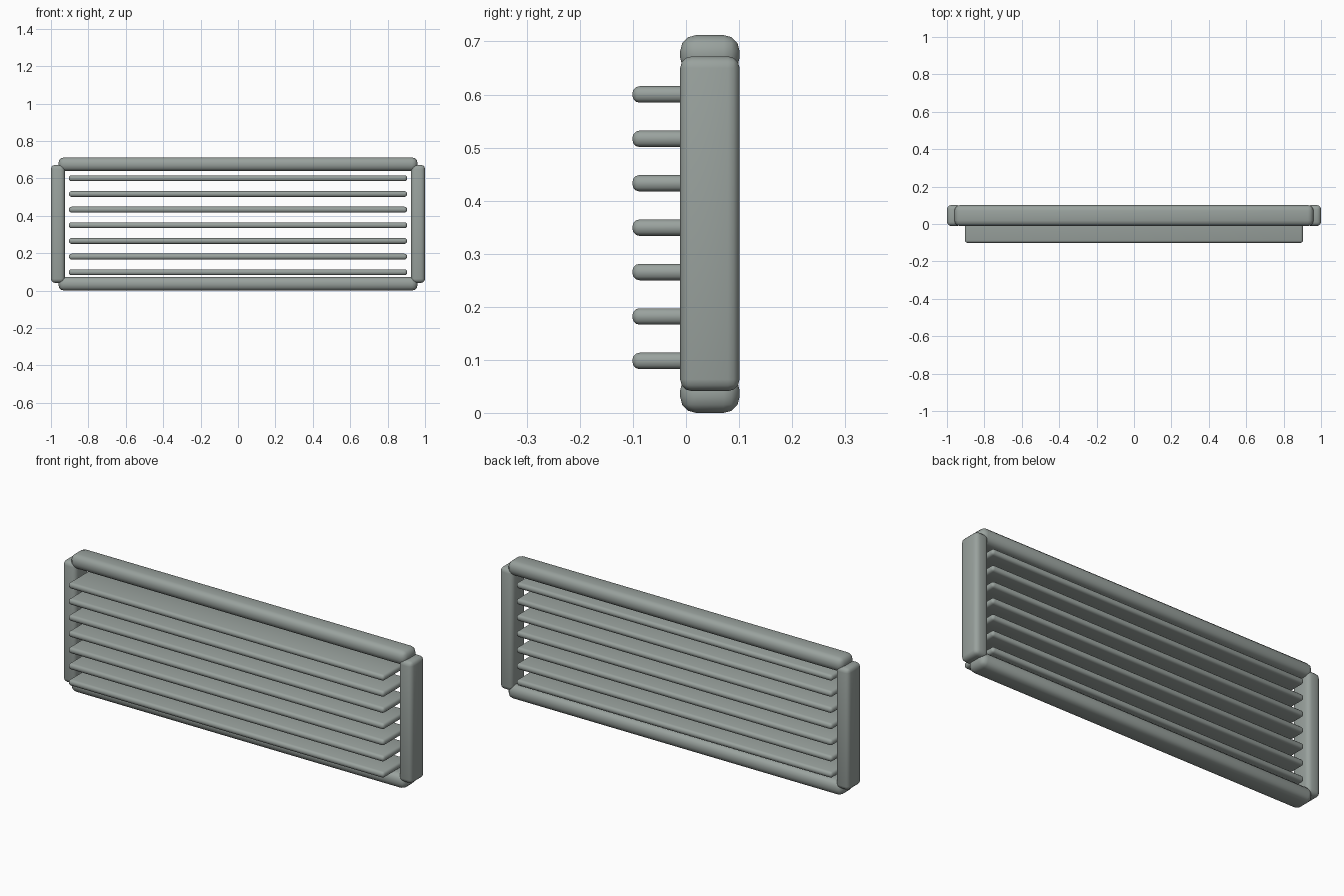
import bpy

if "Cube" in bpy.data.objects:
    bpy.data.objects.remove(bpy.data.objects["Cube"])

# Single painted-metal colour
paint = bpy.data.materials.new("grey_green_paint")
paint.diffuse_color = (0.32, 0.36, 0.34, 1.0)
paint.use_nodes = True
paint.node_tree.nodes["Principled BSDF"].inputs["Base Color"].default_value = paint.diffuse_color


def rounded_box(name, x, y, z, bevel, segments):
    """Box spanning the given (min, max) ranges, with rounded edges."""
    spans = (x, y, z)
    bpy.ops.mesh.primitive_cube_add(size=1, location=[(a + b) / 2 for a, b in spans])
    ob = bpy.context.object
    ob.name = name
    ob.scale = [b - a for a, b in spans]
    bpy.ops.object.transform_apply(location=False, rotation=False, scale=True)
    ob.data.materials.append(paint)
    mod = ob.modifiers.new("rounded_edges", 'BEVEL')
    mod.width = bevel
    mod.segments = segments
    bpy.ops.object.modifier_apply(modifier=mod.name)
    bpy.ops.object.shade_smooth_by_angle(angle=0.7)
    return ob


FRAME_Y = (-0.011, 0.101)

# Top and bottom rails
rounded_box("bottom_rail", (-0.96, 0.96), FRAME_Y, (0.0, 0.073), 0.03, 3)
rounded_box("top_rail", (-0.96, 0.96), FRAME_Y, (0.639, 0.712), 0.03, 3)

# Side posts, overlapping the rail ends
rounded_box("left_post", (-1.0, -0.925), FRAME_Y, (0.041, 0.672), 0.022, 3)
rounded_box("right_post", (0.925, 1.0), FRAME_Y, (0.041, 0.672), 0.022, 3)

# Horizontal slats, projecting forward of the frame
for i in range(7):
    z = 0.098 + i * 0.0837
    rounded_box(f"slat_{i + 1}", (-0.904, 0.904), (-0.101, 0.101),
                (z - 0.0155, z + 0.0155), 0.0135, 3)
